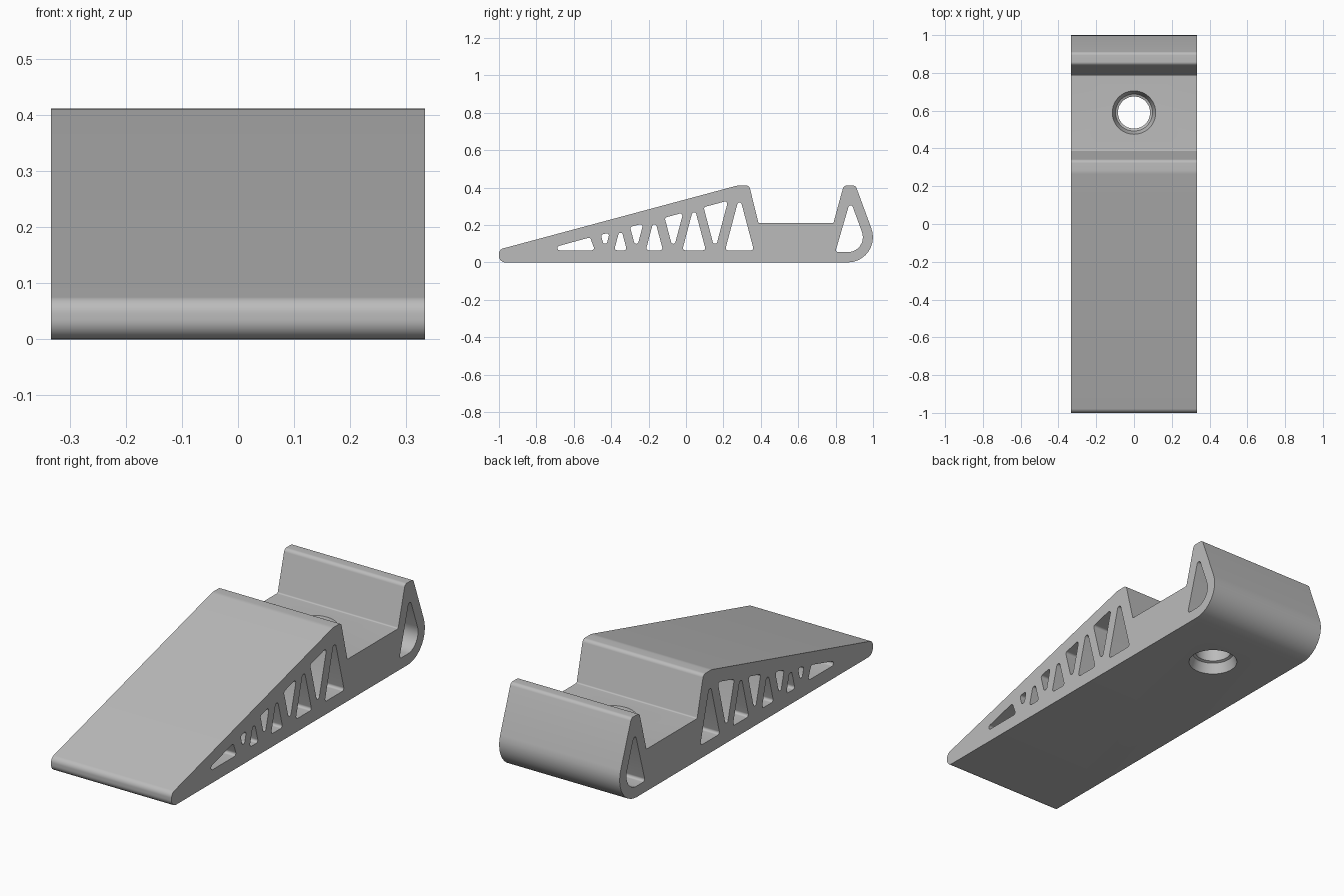
import bpy, bmesh, math
from mathutils import Vector

cube = bpy.data.objects.get("Cube")
if cube:
    bpy.data.objects.remove(cube)

HALF_WIDTH = 0.333
SLOPE = 0.2685      # rise of the ramp
LEAN = 0.265        # sideways lean of the truss struts
RIB_FLOOR = 0.065   # height of the lower rib line

grey = bpy.data.materials.new("plain grey")
grey.use_nodes = True
colour = (0.5, 0.5, 0.5, 1)
grey.diffuse_color = colour
grey.node_tree.nodes["Principled BSDF"].inputs["Base Color"].default_value = colour


def rounded(corners, steps=10):
    """Round each (y, z, radius) corner of a polygon with an arc."""
    out = []
    for i, (y, z, r) in enumerate(corners):
        p = Vector((y, z))
        a = (Vector(corners[i - 1][:2]) - p).normalized()
        b = (Vector(corners[(i + 1) % len(corners)][:2]) - p).normalized()
        half = a.angle(b) / 2
        centre = p + (a + b).normalized() * (r / math.sin(half))
        start = p + a * (r / math.tan(half)) - centre
        end = p + b * (r / math.tan(half)) - centre
        sweep = math.pi - 2 * half
        for k in range(steps + 1):
            t = k / steps
            out.append(centre + (start * math.sin((1 - t) * sweep)
                                 + end * math.sin(t * sweep)) / math.sin(sweep))
    return out


def make_object(name, bm):
    bmesh.ops.recalc_face_normals(bm, faces=bm.faces[:])
    mesh = bpy.data.meshes.new(name)
    bm.to_mesh(mesh)
    bm.free()
    mesh.materials.append(grey)
    ob = bpy.data.objects.new(name, mesh)
    bpy.context.collection.objects.link(ob)
    return ob


def add_prism(bm, corners, half):
    """Extrude a rounded side profile across the width."""
    face = bm.faces.new([bm.verts.new((-half, p.x, p.y)) for p in rounded(corners)])
    new = bmesh.ops.extrude_face_region(bm, geom=[face])["geom"]
    bmesh.ops.translate(bm, vec=(2 * half, 0, 0),
                        verts=[v for v in new if isinstance(v, bmesh.types.BMVert)])


# Wedge body: nose, ramp, seat channel and rear lip
bm = bmesh.new()
add_prism(bm, [
    (-1, 0, 0.035), (-1, 0.069, 0.03), (0.274, 0.411, 0.08),
    (0.338, 0.411, 0.02), (0.388, 0.21, 0.008), (0.788, 0.21, 0.008),
    (0.843, 0.411, 0.02), (0.907, 0.411, 0.02), (1.058, 0, 0.135),
], HALF_WIDTH)
body = make_object("wedge_body", bm)

# Truss windows through the sides
R = 0.012
windows = bmesh.new()
add_prism(windows, [(-0.765, RIB_FLOOR, R), (-0.513, 0.134, R),
                    (-0.487, RIB_FLOOR, R)], 0.5)
for y, half in ((-0.35, 0.034), (-0.169, 0.046), (0.043, 0.063), (0.286, 0.077)):
    add_prism(windows, [(y - half, RIB_FLOOR, R), (y, RIB_FLOOR + half / LEAN, R),
                        (y + half, RIB_FLOOR, R)], 0.5)
for y in (-0.433, -0.266, -0.068, 0.155):
    rise = 0.27 + SLOPE * y - RIB_FLOOR
    left, right = rise / (1 + SLOPE * LEAN), rise / (1 - SLOPE * LEAN)
    add_prism(windows, [(y, RIB_FLOOR, R), (y - LEAN * left, RIB_FLOOR + left, R),
                        (y + LEAN * right, RIB_FLOOR + right, R)], 0.5)
# Teardrop window in the rear lip
add_prism(windows, [(0.798, 0.055, R), (0.879, 0.332, R), (0.98, 0.055, 0.08)], 0.5)

# Screw hole, widened at both ends
hole = bmesh.new()
profile = [(0.118, -0.01), (0.115, 0), (0.098, 0.05), (0.085, 0.055),
           (0.085, 0.155), (0.098, 0.16), (0.115, 0.21), (0.118, 0.22)]
SIDES = 48
rings = [[hole.verts.new((r * math.cos(k * math.tau / SIDES),
                          0.59 + r * math.sin(k * math.tau / SIDES), z))
          for k in range(SIDES)] for r, z in profile]
for low, high in zip(rings, rings[1:]):
    for k in range(SIDES):
        n = (k + 1) % SIDES
        hole.faces.new((low[k], low[n], high[n], high[k]))
hole.faces.new(rings[0])
hole.faces.new(rings[-1])

# Cut the openings and bake the result
cutters = [make_object("window_cutter", windows), make_object("screw_hole_cutter", hole)]
for cutter in cutters:
    cutter.hide_render = True
    mod = body.modifiers.new(cutter.name, 'BOOLEAN')
    mod.operation = 'DIFFERENCE'
    mod.solver = 'EXACT'
    mod.object = cutter
depsgraph = bpy.context.evaluated_depsgraph_get()
cut_mesh = bpy.data.meshes.new_from_object(body.evaluated_get(depsgraph))
body.modifiers.clear()
body.data = cut_mesh
for cutter in cutters:
    bpy.data.objects.remove(cutter)

bpy.ops.object.select_all(action='DESELECT')
body.select_set(True)
bpy.context.view_layer.objects.active = body
bpy.ops.object.shade_smooth_by_angle(angle=math.radians(25))
